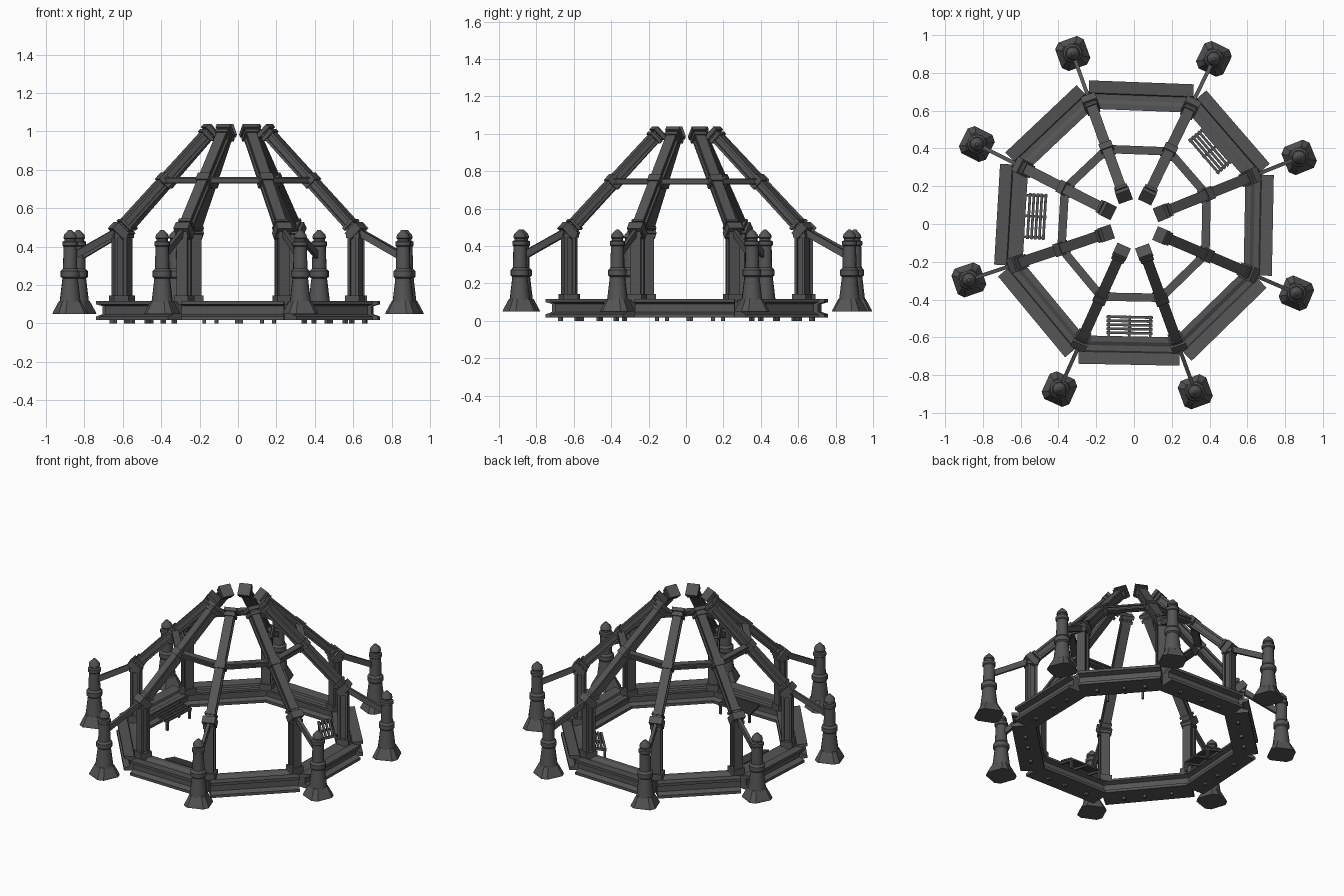
import bpy, bmesh, math
from mathutils import Vector

if "Cube" in bpy.data.objects:
    bpy.data.objects.remove(bpy.data.objects["Cube"])

def material(name, v):
    m = bpy.data.materials.new(name)
    m.diffuse_color = (v, v, v, 1)
    m.use_nodes = True
    m.node_tree.nodes["Principled BSDF"].inputs["Base Color"].default_value = m.diffuse_color
    return m

IRON = material("dark iron", 0.09)
Z = Vector((0, 0, 1))

def finish(name, bm, smooth=False):
    bmesh.ops.recalc_face_normals(bm, faces=bm.faces)
    me = bpy.data.meshes.new(name)
    bm.to_mesh(me)
    bm.free()
    me.materials.append(IRON)
    ob = bpy.data.objects.new(name, me)
    bpy.context.collection.objects.link(ob)
    if smooth:
        bpy.ops.object.select_all(action='DESELECT')
        ob.select_set(True)
        bpy.context.view_layer.objects.active = ob
        bpy.ops.object.shade_smooth_by_angle(angle=math.radians(35))
    return ob

def sweep(bm, p, q, t, profile):
    """Extrude a (side, normal) profile from p to q; t is the side direction."""
    n = t.cross((q - p).normalized())
    rings = [[bm.verts.new(c + t * a + n * b) for a, b in profile] for c in (p, q)]
    k = len(profile)
    for i in range(k):
        j = (i + 1) % k
        bm.faces.new((rings[0][i], rings[0][j], rings[1][j], rings[1][i]))
    bm.faces.new(rings[0][::-1])
    bm.faces.new(rings[1])

def rect(w, h):
    return [(-w/2, -h/2), (w/2, -h/2), (w/2, h/2), (-w/2, h/2)]

def ibeam(w, h, flange, web):
    x, y, f, s = w/2, h/2, h/2 - flange, web/2
    return [(-x, -y), (x, -y), (x, -f), (s, -f), (s, f), (x, f),
            (x, y), (-x, y), (-x, f), (-s, f), (-s, -f), (-x, -f)]

def lathe(bm, c, levels, sides, turn):
    """Stack of rings (radius, height) around a vertical axis."""
    rings = []
    for r, z in levels:
        rings.append([bm.verts.new((c.x + r * math.cos(turn + math.tau * i / sides),
                                    c.y + r * math.sin(turn + math.tau * i / sides), z))
                      for i in range(sides)])
    for a, b in zip(rings, rings[1:]):
        for i in range(sides):
            j = (i + 1) % sides
            bm.faces.new((a[i], a[j], b[j], b[i]))
    bm.faces.new(rings[0][::-1])
    bm.faces.new(rings[-1])

# slightly irregular octagon of post positions, counter-clockwise
POSTS = [Vector((x, y, 0)) for x, y in (
    (.62, .25), (.30, .62), (-.23, .64), (-.59, .30),
    (-.62, -.21), (-.28, -.62), (.23, -.63), (.61, -.26))]

def at(i, ratio, z):
    return POSTS[i % 8] * ratio + Z * z

# sill section: top groove, wide flanges, recessed web
SILL = [(-.03, .018), (.12, .018), (.12, .036), (.085, .048), (.085, .09), (.12, .1),
        (.12, .118), (.055, .112), (.05, .1), (.02, .1), (.0, .112), (-.03, .112),
        (-.03, .098), (.0, .088), (.0, .048), (-.03, .036)]

for i in range(8):
    out = POSTS[i].normalized()
    tan = Z.cross(out)

    # upright post with foot and collars
    bm = bmesh.new()
    sweep(bm, at(i, 1, .1), at(i, 1, .48), tan, ibeam(.06, .062, .016, .036))
    for z0, z1, w in ((.1, .145, .08), (.445, .465, .072)):
        sweep(bm, at(i, 1, z0), at(i, 1, z1), tan, rect(w, w))
    finish("post", bm)

    # sloping rafter with joint clamps
    bm = bmesh.new()
    a, b = at(i, 1.02, .472), at(i, .225, 1.012)
    sweep(bm, a, b, tan, ibeam(.056, .056, .014, .034))
    for f0, f1, w in ((-.01, .05, .082), (.07, .09, .07), (.475, .535, .07), (.93, .955, .072), (.97, 1, .078)):
        sweep(bm, a.lerp(b, f0), a.lerp(b, f1), tan, rect(w, w))
    finish("rafter", bm)

    # mid ring purlin
    p, q = at(i, .62, .745), at(i + 1, .62, .745)
    edge = (q - p).normalized()
    side = edge.cross(Z)
    bm = bmesh.new()
    sweep(bm, p, q, side, ibeam(.044, .034, .01, .022))
    finish("purlin", bm)

    # base sill beam with small studs below
    p, q = at(i, 1, 0), at(i + 1, 1, 0)
    mid, edge = (p + q) / 2, (q - p).normalized()
    side = edge.cross(Z)
    length = (q - p).length
    bm = bmesh.new()
    sweep(bm, mid - edge * (length/2 + .012), mid + edge * (length/2 + .012), side, SILL)
    for s in (-.15, .02, .15):
        c = mid + edge * s + side * .045
        sweep(bm, c, c + Z * .02, side, rect(.02, .02))
    finish("sill_beam", bm)

    # bollard: chamfered square foot, tapering shaft, collars and pointed cap
    c = at(i, 1.41, 0)
    bm = bmesh.new()
    foot = []
    for h, z in ((.08, .05), (.076, .062), (.05, .118)):
        k = h * .65
        foot.append([bm.verts.new(c + out * x + tan * y + Z * z) for x, y in (
            (h, -k), (h, k), (k, h), (-k, h), (-h, k), (-h, -k), (-k, -h), (k, -h))])
    for lo, hi in zip(foot, foot[1:]):
        for n in range(8):
            m = (n + 1) % 8
            bm.faces.new((lo[n], lo[m], hi[m], hi[n]))
    bm.faces.new(foot[0][::-1])
    bm.faces.new(foot[-1])
    finish("bollard_foot", bm)
    bm = bmesh.new()
    lathe(bm, c, [(.056, .11), (.041, .235), (.05, .243), (.05, .272), (.038, .285),
                  (.035, .4), (.041, .405), (.041, .425), (.03, .43), (.03, .44),
                  (.036, .445), (.032, .462), (.008, .488)], 12, math.atan2(out.y, out.x))
    finish("bollard_shaft", bm, True)

    # flat brace from post head to bollard
    bm = bmesh.new()
    sweep(bm, at(i, 1.03, .475), at(i, 1.4, .345), tan, rect(.02, .036))
    finish("brace", bm)

# three slatted benches inside the sill
for i, inset in ((0, .075), (3, .09), (5, .09)):
    p, q = POSTS[i], POSTS[(i + 1) % 8]
    edge = (q - p).normalized()
    side = edge.cross(Z)
    mid = (p + q) / 2 - side * inset
    bm = bmesh.new()
    for k in range(5):
        s = (k - 2) * .021
        c = mid + side * s + Z * (.095 + s * .25)
        sweep(bm, c - edge * .122, c + edge * .122, side, rect(.014, .01))
    for e in (-.11, 0, .11):
        c = mid + edge * e
        sweep(bm, c - side * .05 + Z * .075, c + side * .07 + Z * .1, edge, rect(.014, .014))
    for e in (-.11, .11):
        c = mid + edge * e - side * .04
        sweep(bm, c + Z * .02, c + Z * .085, side, rect(.014, .014))
    finish("bench", bm)
